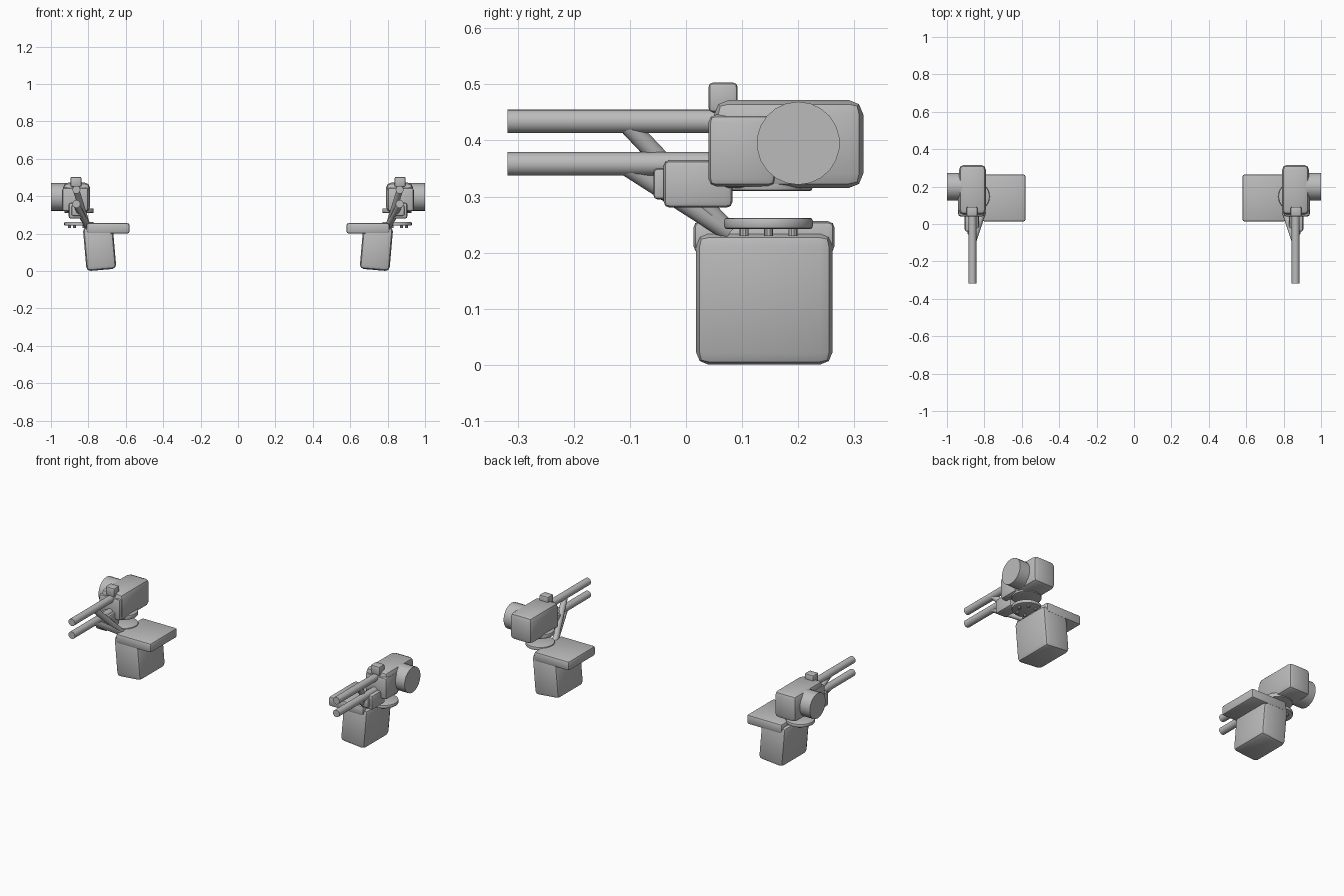
import bpy, bmesh, math
from mathutils import Vector, Matrix

cube = bpy.data.objects.get("Cube")
if cube:
    bpy.data.objects.remove(cube, do_unlink=True)

grey = bpy.data.materials.new("plain_grey")
grey.use_nodes = True
grey.diffuse_color = (0.5, 0.5, 0.5, 1)
grey.node_tree.nodes["Principled BSDF"].inputs["Base Color"].default_value = (0.5, 0.5, 0.5, 1)


def finish(name, bm):
    """Turn a bmesh on the -x side into a smooth-shaded object mirrored to +x."""
    bmesh.ops.recalc_face_normals(bm, faces=bm.faces)
    mesh = bpy.data.meshes.new(name)
    bm.to_mesh(mesh)
    bm.free()
    mesh.materials.append(grey)
    obj = bpy.data.objects.new(name, mesh)
    bpy.context.collection.objects.link(obj)
    bpy.ops.object.select_all(action="DESELECT")
    obj.select_set(True)
    bpy.context.view_layer.objects.active = obj
    bpy.ops.object.shade_smooth_by_angle(angle=math.radians(35))
    mirror = obj.modifiers.new("Mirror", "MIRROR")
    mirror.use_mirror_merge = False


def box(name, low, high, bevel, tilt=0):
    low, high = Vector(low), Vector(high)
    bm = bmesh.new()
    bmesh.ops.create_cube(bm, size=1)
    bmesh.ops.scale(bm, vec=high - low, verts=bm.verts)
    bmesh.ops.bevel(bm, geom=bm.edges[:], offset=bevel, segments=2,
                    profile=0.5, affect="EDGES")
    turn = Matrix.Rotation(math.radians(tilt), 4, "Y")
    bm.transform(Matrix.Translation((low + high) / 2) @ turn)
    finish(name, bm)


def rod(name, start, end, radius, sides=20, bevel=0):
    start, end = Vector(start), Vector(end)
    bm = bmesh.new()
    bmesh.ops.create_cone(bm, cap_ends=True, segments=sides, radius1=radius,
                          radius2=radius, depth=(end - start).length)
    if bevel:
        rims = [e for e in bm.edges if abs(e.verts[0].co.z - e.verts[1].co.z) < 1e-5]
        bmesh.ops.bevel(bm, geom=rims, offset=bevel, segments=2,
                        profile=0.5, affect="EDGES")
    turn = (end - start).to_track_quat("Z", "Y").to_matrix().to_4x4()
    bm.transform(Matrix.Translation((start + end) / 2) @ turn)
    finish(name, bm)


# Receiver housing, side drum and sight
box("main_housing", (-0.935, 0.05, 0.315), (-0.792, 0.316, 0.472), 0.026)
box("front_housing", (-0.94, 0.04, 0.318), (-0.80, 0.16, 0.446), 0.014)
rod("side_drum", (-1.0, 0.2, 0.395), (-0.9, 0.2, 0.395), 0.074, 22)
box("top_sight", (-0.896, 0.04, 0.45), (-0.837, 0.092, 0.503), 0.008)

# Twin barrels and the block under them
for label, z in (("upper", 0.434), ("lower", 0.358)):
    rod(label + "_barrel", (-0.864, -0.318, z), (-0.864, 0.07, z), 0.021)
    # Struts lean in to meet beside the storage box
    rod(label + "_strut", (-0.864, -0.105, z - 0.005), (-0.805, 0.075, 0.238), 0.017, 16)
box("barrel_block", (-0.905, -0.04, 0.28), (-0.83, 0.083, 0.365), 0.011)
box("barrel_block_nose", (-0.89, -0.058, 0.295), (-0.84, -0.03, 0.35), 0.007)

# Swivel discs with bolts below the lower one
rod("swivel_plate", (-0.85, 0.147, 0.31), (-0.85, 0.147, 0.335), 0.078, 28, 0.004)
rod("base_disc", (-0.85, 0.147, 0.242), (-0.85, 0.147, 0.262), 0.079, 28, 0.005)
for i in range(6):
    a = math.tau * i / 6
    x, y = -0.85 + 0.05 * math.cos(a), 0.147 + 0.05 * math.sin(a)
    rod("disc_bolt", (x, y, 0.23), (x, y, 0.245), 0.008, 10)

# Tilted storage box under an inward shelf
box("storage_box", (-0.82, 0.018, 0.005), (-0.66, 0.261, 0.24), 0.022, -5)
box("shelf_plate", (-0.81, 0.013, 0.2), (-0.58, 0.265, 0.256), 0.012)
